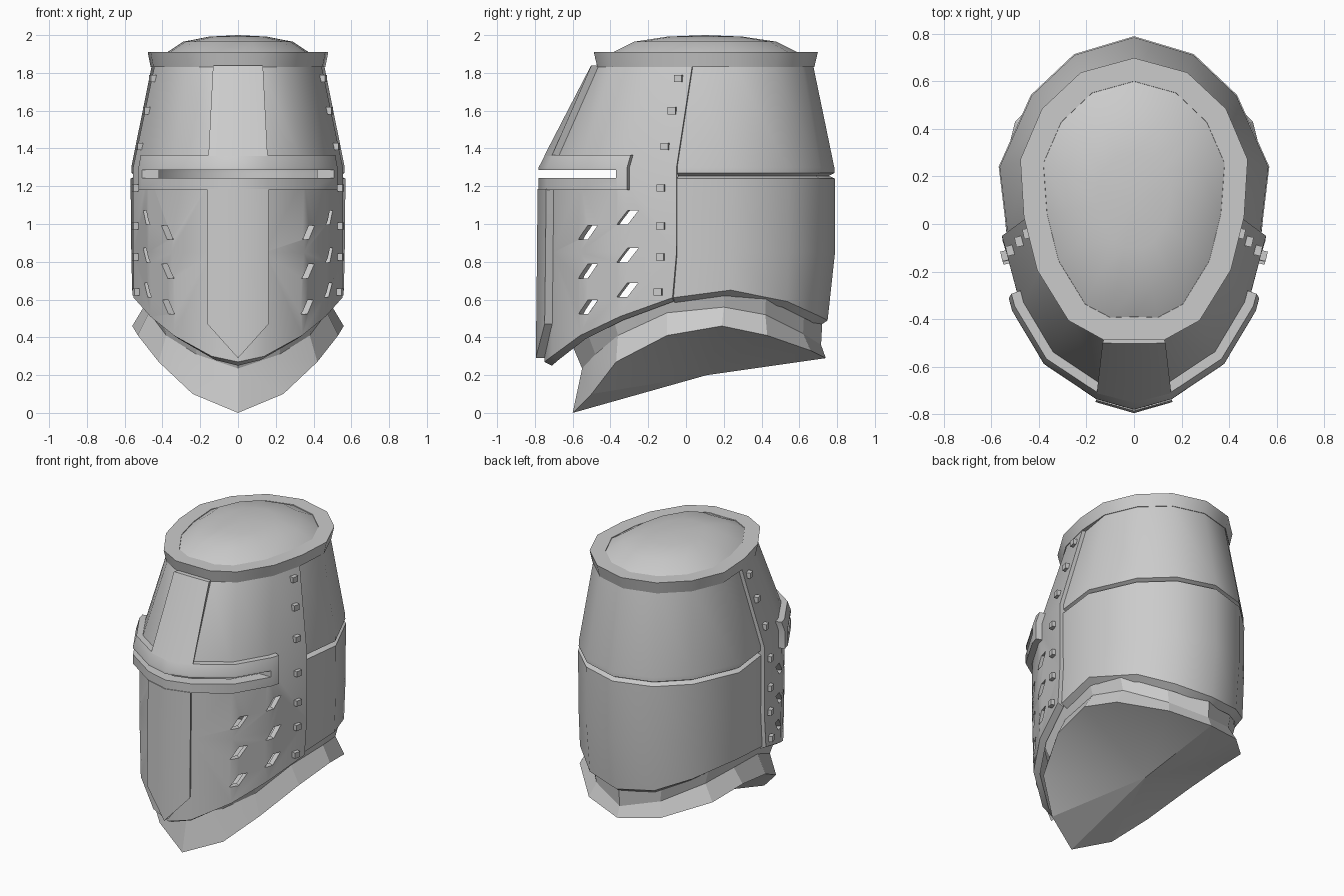
import bpy, bmesh, math
from mathutils import Vector, Matrix

cube = bpy.data.objects.get("Cube")
if cube:
    bpy.data.objects.remove(cube, do_unlink=True)

steel = bpy.data.materials.new("plain_steel_grey")
steel.use_nodes = True
steel.diffuse_color = (0.6, 0.6, 0.6, 1)
steel.node_tree.nodes["Principled BSDF"].inputs["Base Color"].default_value = (0.6, 0.6, 0.6, 1)

# Half outlines of the helmet, front to back, at several heights
TOP = [(0, -.48), (.125, -.48), (.27, -.40), (.40, -.19), (.455, .03),
       (.47, .27), (.38, .48), (.22, .63), (0, .69)]
BROW = [(0, -.74), (.14, -.70), (.35, -.56), (.475, -.35), (.555, -.05),
        (.565, .24), (.43, .54), (.25, .71), (0, .785)]
LOW = [(0, -.75), (.14, -.71), (.34, -.56), (.46, -.35), (.55, -.09),
       (.555, .23), (.42, .53), (.24, .68), (0, .74)]
BELT = [(x * .975, .1 + (y - .1) * .975) for x, y in TOP]
CHEEK = [(x, y * 1.005) for x, y in BROW]
LEVELS = [(1.91, TOP), (1.83, BELT), (1.3, BROW), (.85, CHEEK), (.4, LOW)]
HEM = [.27, .30, .41, .51, .61, .65, .59, .52, .49]


def fold(u):
    u %= 16
    return (u, 1) if u <= 8 else (16 - u, -1)


def along(values, u):
    i = min(int(u), 7)
    return values[i] + (values[i + 1] - values[i]) * (u - i)


def hem(u):
    return along(HEM, fold(u)[0])


def surface(u, z):
    """Point on the helmet; u runs from the front (0) round to the back (8)."""
    w, side = fold(u)
    z_in = min(max(z, LEVELS[-1][0]), LEVELS[0][0])
    for (za, a), (zb, b) in zip(LEVELS, LEVELS[1:]):
        if z_in >= zb:
            break
    t = (za - z_in) / (za - zb)
    pa, pb = ([Vector(p) for p in ring] for ring in (a, b))
    p = along(pa, w).lerp(along(pb, w), t)
    return Vector((p.x * side, p.y, z))


def outward(u, z):
    d = surface(u + .4, z) - surface(u - .4, z)
    return Vector((d.y, -d.x, 0)).normalized()


def finish(name, bm, angle=40):
    bmesh.ops.remove_doubles(bm, verts=bm.verts, dist=1e-5)
    bmesh.ops.recalc_face_normals(bm, faces=bm.faces)
    mesh = bpy.data.meshes.new(name)
    bm.to_mesh(mesh)
    bm.free()
    mesh.materials.append(steel)
    obj = bpy.data.objects.new(name, mesh)
    bpy.context.collection.objects.link(obj)
    smooth(obj, angle)
    return obj


def smooth(obj, angle=40):
    bpy.ops.object.select_all(action='DESELECT')
    obj.select_set(True)
    bpy.context.view_layer.objects.active = obj
    if angle:
        bpy.ops.object.shade_smooth_by_angle(angle=math.radians(angle))


def slab(name, us, rows, inner, closed=False, lip=0, tuck=0):
    """Curved plate; rows are (height, outward offset) from top to bottom."""
    bm = bmesh.new()
    n, m = len(rows), len(us)
    grid = []
    for layer in (0, 1):
        for r, (h, off) in enumerate(rows):
            for i, u in enumerate(us):
                z = h(u) if callable(h) else h
                o = inner if layer else off
                if i in (0, m - 1):
                    o -= tuck
                p = surface(u, z) + outward(u, z) * o
                if layer and r == n - 1:
                    p.z -= lip
                grid.append(bm.verts.new(p))

    def v(k, r, i):
        return grid[(k * n + r) * m + i]

    for i in range(m - 1):
        for r in range(n - 1):
            for k in (0, 1):
                bm.faces.new((v(k, r, i), v(k, r, i + 1), v(k, r + 1, i + 1), v(k, r + 1, i)))
        for r in (0, n - 1):
            bm.faces.new((v(0, r, i), v(0, r, i + 1), v(1, r, i + 1), v(1, r, i)))
    if not closed:
        for r in range(n - 1):
            for i in (0, m - 1):
                bm.faces.new((v(0, r, i), v(0, r + 1, i), v(1, r + 1, i), v(1, r, i)))
    return finish(name, bm)


def loft(name, rings, tip, angle):
    """Closed rings joined in order and ended with a fan to the tip."""
    bm = bmesh.new()
    loops = [[bm.verts.new(p) for p in ring] for ring in rings]
    end = bm.verts.new(tip)
    n = len(loops[0])
    for i in range(n):
        j = (i + 1) % n
        for a, b in zip(loops, loops[1:]):
            bm.faces.new((a[i], a[j], b[j], b[i]))
        bm.faces.new((loops[-1][i], loops[-1][j], end))
    return finish(name, bm, angle)


def cut(obj, cutter):
    smooth(obj, 0)
    mod = obj.modifiers.new("opening", 'BOOLEAN')
    mod.operation, mod.solver, mod.object = 'DIFFERENCE', 'EXACT', cutter
    bpy.ops.object.modifier_apply(modifier=mod.name)
    smooth(obj)


# Main plates
face = slab("face_plate", range(-4, 5), [(1.83, 0), (1.3, 0), (.85, 0), (hem, 0)], -.04, lip=.02)
slab("back_plate", range(4, 13),
     [(1.83, 0), (1.3, 0), (1.27, 0), (1.255, -.03), (1.24, .004), (.85, 0), (hem, 0)],
     -.045, lip=.03, tuck=.025)
slab("crown_rim", range(17), [(1.91, .008), (1.83, .004)], -.09, closed=True)

# Raised cross and eye frame
frame = slab("eye_frame", [-3.17, -3, -2, -1, 0, 1, 2, 3, 3.17],
             [(1.365, .04), (1.3, .04), (1.18, .04)], -.01)
slab("upper_cross_bar", [-1, 0, 1], [(1.84, .035), (1.36, .042)], -.01)
slab("lower_cross_bar", [-1, 0, 1],
     [(1.185, .045), (.85, .045), (lambda u: .29 + .18 * abs(u), .045)], -.01)

# Crown dome
edge = [surface(u, 1.91) - outward(u, 1.91) * .09 for u in range(16)]
middle = Vector((0, .1, 0))
dome = []
for s, z in ((1, 1.905), (.76, 1.965), (.4, 1.992)):
    dome.append([Vector((p.x * s, .1 + (p.y - .1) * s, z)) for p in edge])
loft("crown_dome", dome, (0, .1, 2), 40)

# Neck guard with a closed underside
RIM = [(0, -.6, 0), (.24, -.5, .1), (.42, -.37, .27), (.53, -.1, .41),
       (.56, .19, .46), (.5, .43, .41), (.27, .66, .33), (0, .74, .29)]
WAIST = [(0, -.55, .235), (.22, -.48, .31), (.38, -.36, .41), (.47, -.1, .53),
         (.5, .2, .56), (.44, .42, .52), (.24, .62, .42), (0, .715, .36)]
COLLAR = [(x * 1.08, y * (1.1 if y < 0 else 1.01), z + .13) for x, y, z in WAIST]


def mirrored(half):
    return half + [(-x, y, z) for x, y, z in half[-2:0:-1]]


loft("neck_guard", [mirrored(COLLAR), mirrored(WAIST), mirrored(RIM)], (0, .11, .2), 15)

# Eye slit
bm = bmesh.new()
bmesh.ops.create_cube(bm, size=1, matrix=Matrix.Translation((0, -.87, 1.264))
                      @ Matrix.Diagonal((2, 1, .042, 1)))
slit = finish("slit_cutter", bm)

# Slanted breathing holes
bm = bmesh.new()
for u, heights in ((3.14, (1.035, .835, .65)), (2.2, (.955, .75, .56))):
    for z in heights:
        for side in (1, -1):
            n = outward(u * side, z)
            t = Vector((-n.y, n.x, 0)) * side
            place = Matrix((t * .06, t * .06 + Vector((0, 0, .075)), n * .2)).transposed().to_4x4()
            place.translation = surface(u * side, z)
            bmesh.ops.create_cube(bm, size=1, matrix=place)
holes = finish("breath_cutter", bm)

cut(face, slit)
cut(frame, slit)
cut(face, holes)
for cutter in (slit, holes):
    bpy.data.objects.remove(cutter, do_unlink=True)

# Rivets beside the seams
bm = bmesh.new()
for z in (1.77, 1.6, 1.41, 1.19, .99, .825, .64):
    for u in (3.73, -3.73):
        n = outward(u, z)
        t = Vector((-n.y, n.x, 0))
        place = Matrix((t * .042, Vector((0, 0, .038)), n * .05)).transposed().to_4x4()
        place.translation = surface(u, z)
        bmesh.ops.create_cube(bm, size=1, matrix=place)
finish("seam_rivets", bm, 20)
